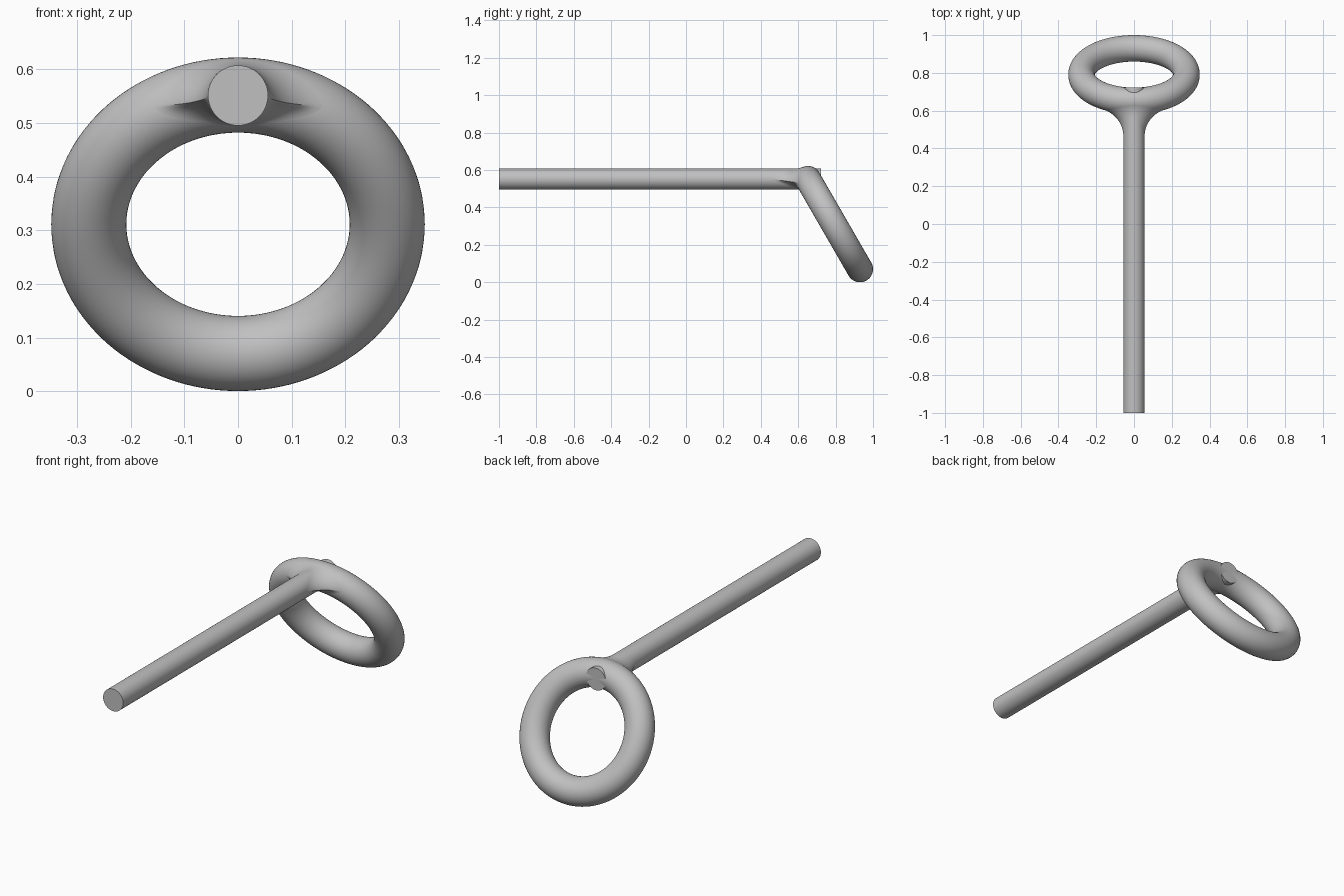
import bpy
import bmesh
from math import sin, cos, pi, radians
from mathutils import Vector

if "Cube" in bpy.data.objects:
    bpy.data.objects.remove(bpy.data.objects["Cube"], do_unlink=True)

RING_R, WIRE_R, TILT = 0.278, 0.07, radians(60)
CENTRE = Vector((0, 0.791, 0.311))
NORMAL = Vector((0, sin(TILT), cos(TILT)))
ROD_R, ROD_Z, ROD_START, ROD_END = 0.056, 0.551, -1.0, 0.722
BLEND = 0.15

grey = bpy.data.materials.new("plain grey")
grey.use_nodes = True
colour = (0.53, 0.53, 0.53, 1)
grey.diffuse_color = colour
grey.node_tree.nodes["Principled BSDF"].inputs["Base Color"].default_value = colour


def finish(obj, name):
    obj.name = name
    obj.data.materials.append(grey)
    bpy.ops.object.select_all(action="DESELECT")
    obj.select_set(True)
    bpy.context.view_layer.objects.active = obj
    bpy.ops.object.shade_smooth_by_angle(angle=radians(35))


def nearest_on_ring(p):
    d = p - CENTRE
    return CENTRE + (d - NORMAL * d.dot(NORMAL)).normalized() * RING_R


# Tilted ring
bpy.ops.mesh.primitive_torus_add(major_radius=RING_R, minor_radius=WIRE_R,
                                 major_segments=128, minor_segments=48,
                                 location=CENTRE, rotation=(-TILT, 0, 0))
finish(bpy.context.object, "ring")

# Straight rod, passing through the top of the ring
bpy.ops.mesh.primitive_cylinder_add(vertices=64, radius=ROD_R, depth=ROD_END - ROD_START,
                                    location=(0, (ROD_START + ROD_END) / 2, ROD_Z),
                                    rotation=(pi / 2, 0, 0))
finish(bpy.context.object, "rod")


# Rounded blend: an arc tangent to both rod and ring at each angle round the rod
def blend_arc(angle, steps):
    radius = BLEND * (0.08 + 0.92 * min(1, 1 + sin(angle)))
    out = Vector((cos(angle), 0, sin(angle)))
    low, high = 0.0, 0.65
    for _ in range(40):
        y = (low + high) / 2
        c = Vector((0, y, ROD_Z)) + out * (ROD_R + radius)
        if (c - nearest_on_ring(c)).length > WIRE_R + radius:
            low = y
        else:
            high = y
    to_ring = (nearest_on_ring(c) - c).normalized()
    return [c + (-out).slerp(to_ring, k / steps) * radius for k in range(steps + 1)]


AROUND, STEPS = 96, 16
bm = bmesh.new()
rows = [[bm.verts.new(p) for p in blend_arc(2 * pi * i / AROUND, STEPS)]
        for i in range(AROUND)]
for i, row in enumerate(rows):
    following = rows[(i + 1) % AROUND]
    for k in range(STEPS):
        bm.faces.new((row[k], row[k + 1], following[k + 1], following[k]))
mesh = bpy.data.meshes.new("rod_to_ring_blend")
bm.to_mesh(mesh)
bm.free()
blend = bpy.data.objects.new("rod_to_ring_blend", mesh)
bpy.context.collection.objects.link(blend)
finish(blend, "rod_to_ring_blend")
